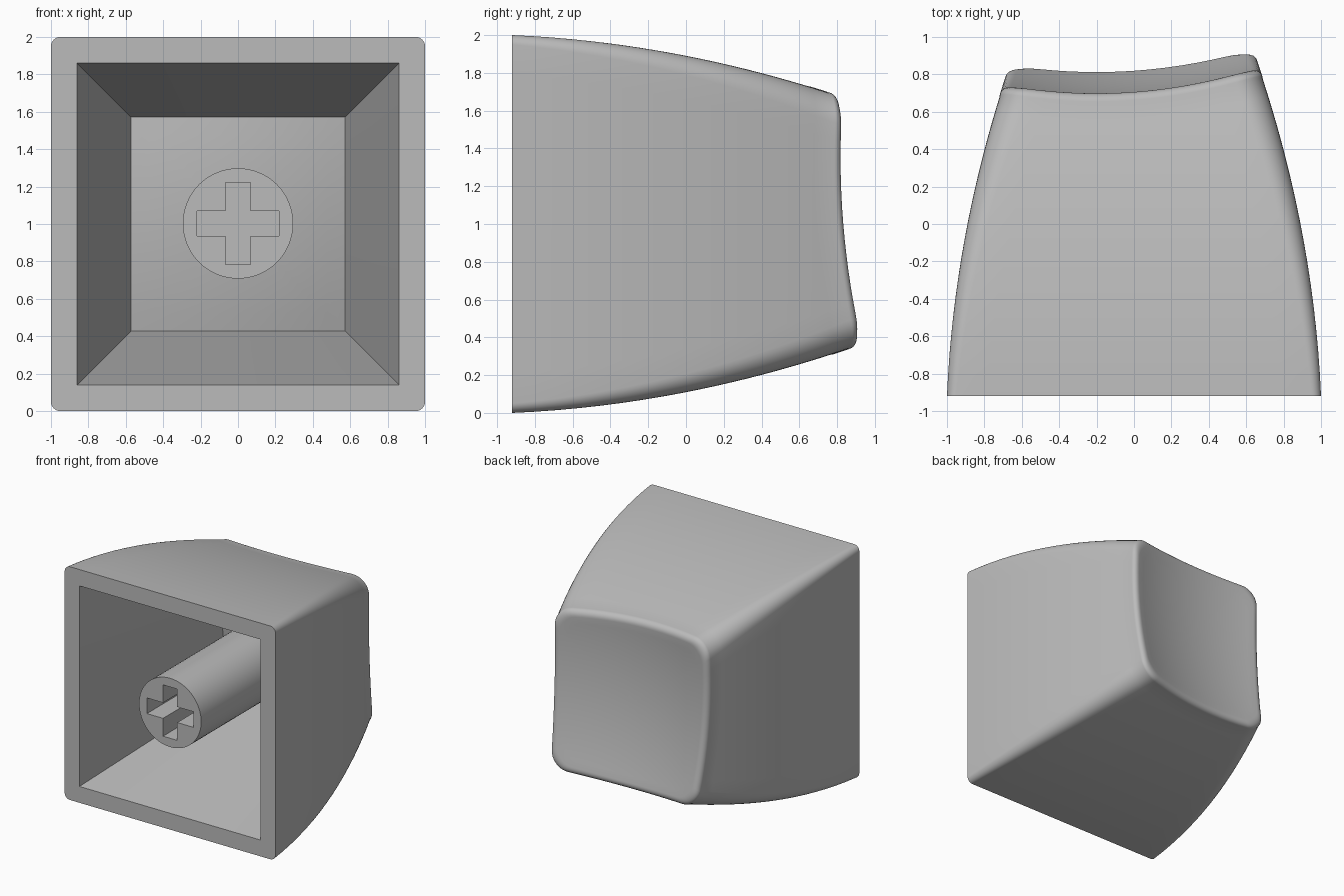
import bpy, bmesh
from math import sin, cos, pi, radians

if "Cube" in bpy.data.objects:
    bpy.data.objects.remove(bpy.data.objects["Cube"], do_unlink=True)

FRONT = -0.92      # plane of the open side
FILLET = 0.06      # rounding around the dish
ARC, EDGE = 8, 12  # segments per corner and per straight side

grey = bpy.data.materials.new("grey plastic")
grey.use_nodes = True
grey.diffuse_color = (0.5, 0.5, 0.5, 1)
grey.node_tree.nodes["Principled BSDF"].inputs["Base Color"].default_value = (0.5, 0.5, 0.5, 1)


def dish(x, z):
    """Depth of the tilted, hollowed touch surface."""
    return 0.685 + 0.19 * (x + 0.2) ** 2 + 0.13 * (z - 1.35) ** 2


def half_width(y):
    t = y - FRONT
    return 1 - 0.043 * t - 0.083 * t * t


def rounded_square(half, radius):
    """Outline points (x, z) about the middle of the cap."""
    points = []
    inner = half - radius
    for k in range(4):
        turn = k * pi / 2
        c, s = round(cos(turn)), round(sin(turn))
        corner = [(inner + radius * cos(a), inner + radius * sin(a))
                  for a in (i * pi / 2 / ARC for i in range(ARC + 1))]
        side = [(inner - 2 * inner * j / EDGE, half) for j in range(1, EDGE)]
        points += [(c * x - s * z, 1 + s * x + c * z) for x, z in corner + side]
    return points


def wall_ring(s):
    """Ring at fraction s of the way from the open side to the dish rim."""
    ring = []
    for i in range(len(rounded_square(1, 0.1))):
        y = FRONT + s * 1.6
        for _ in range(4):
            x, z = rounded_square(half_width(y), 0.05 + 0.1 * s)[i]
            y = FRONT + s * (dish(x, z) - FILLET - FRONT)
        ring.append((x, y, z))
    return ring


def shrink(ring, inset):
    """Ring moved toward the middle by a distance."""
    out = []
    for x, y, z in ring:
        k = 1 - inset / max(abs(x), abs(z - 1))
        out.append((x * k, y, 1 + (z - 1) * k))
    return out


def scaled(ring, k, offset):
    """Ring scaled toward the middle and laid on the dish surface."""
    return [(x * k, dish(x * k, 1 + (z - 1) * k) - offset, 1 + (z - 1) * k) for x, y, z in ring]


def finish(bm, name):
    bmesh.ops.remove_doubles(bm, verts=bm.verts, dist=0.0004)
    bmesh.ops.recalc_face_normals(bm, faces=bm.faces)
    mesh = bpy.data.meshes.new(name)
    bm.to_mesh(mesh)
    bm.free()
    mesh.materials.append(grey)
    obj = bpy.data.objects.new(name, mesh)
    bpy.context.collection.objects.link(obj)
    bpy.ops.object.select_all(action="DESELECT")
    obj.select_set(True)
    bpy.context.view_layer.objects.active = obj
    bpy.ops.object.shade_smooth_by_angle(angle=radians(32))
    return obj


def bridge(bm, a, b):
    for i in range(len(a)):
        j = (i + 1) % len(a)
        bm.faces.new((a[i], a[j], b[j], b[i]))


# Cap shell: one loft from the dish middle, down the outside, round the lip and into the cavity
rim = wall_ring(1)
rings = []
dish_edge = shrink(rim, FILLET)
for k in range(12):
    rings.append(scaled(dish_edge, k / 12, 0))
for step in range(8, 0, -1):
    a = step / 8 * pi / 2
    ring = shrink(rim, FILLET * (1 - cos(a)))
    rings.append([(x, dish(x, z) - FILLET * (1 - sin(a)), z) for x, y, z in ring])
rings += [wall_ring(1 - i / 16) for i in range(17)]
rings.append([(x, FRONT, z) for x, z in rounded_square(0.86, 0.0001)])
floor = [(x, 0, z) for x, z in rounded_square(0.572, 0.0001)]
rings += [scaled(floor, 1 - k / 6, 0.12) for k in range(7)]

bm = bmesh.new()
loops = [[bm.verts.new(p) for p in ring] for ring in rings]
for a, b in zip(loops, loops[1:]):
    bridge(bm, a, b)
finish(bm, "cap_shell")

# Stem: round post with a cross-shaped socket
RADIUS, LONG, SHORT, SOCKET = 0.295, 0.22, 0.067, 0.5
circle = [(RADIUS * cos(i * pi / 32), RADIUS * sin(i * pi / 32)) for i in range(64)]
quarter = [(LONG, SHORT), (SHORT, SHORT), (SHORT, LONG)]
cross = []
for k in range(4):
    c, s = round(cos(k * pi / 2)), round(sin(k * pi / 2))
    cross += [(c * x - s * z, s * x + c * z) for x, z in quarter]

bm = bmesh.new()


def loop_at(points, y):
    return [bm.verts.new((x, y, 1.003 + z)) for x, z in points]


outer, base = loop_at(circle, FRONT), loop_at(circle, 0.61)
mouth, bottom = loop_at(cross, FRONT), loop_at(cross, FRONT + SOCKET)
bridge(bm, outer, base)
bridge(bm, mouth, bottom)
bm.faces.new(bottom)
bm.faces.new(base)
front_edges = [e for e in bm.edges if all(v in outer or v in mouth for v in e.verts)]
bmesh.ops.triangle_fill(bm, edges=front_edges, use_beauty=True)
finish(bm, "stem")
